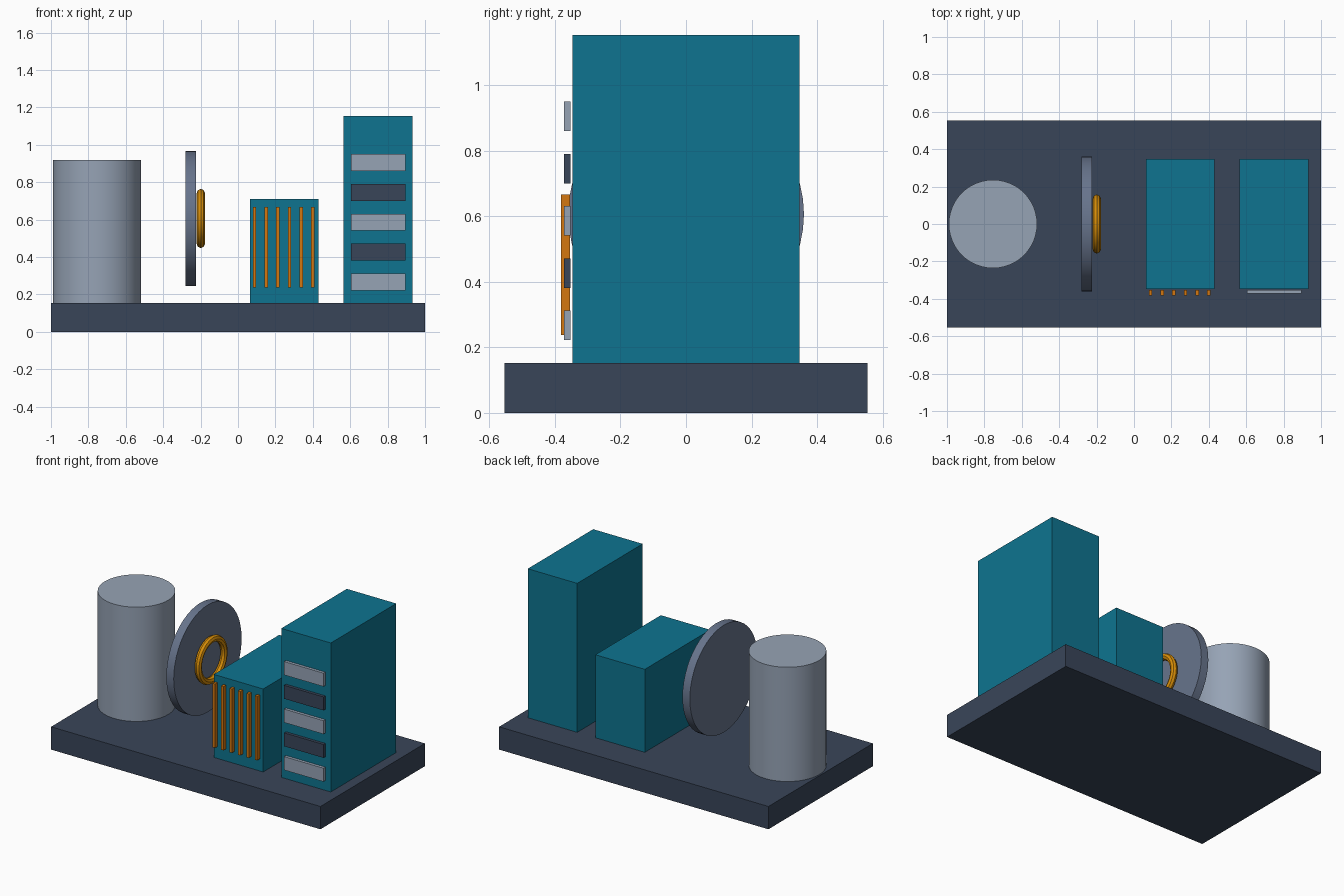
import bpy
from math import radians

if "Cube" in bpy.data.objects:
    bpy.data.objects.remove(bpy.data.objects["Cube"], do_unlink=True)


def material(name, rgb):
    # 8-bit display colour converted to linear
    lin = [((c / 255 + 0.055) / 1.055) ** 2.4 for c in rgb]
    m = bpy.data.materials.new(name)
    m.use_nodes = True
    m.diffuse_color = (*lin, 1)
    m.node_tree.nodes["Principled BSDF"].inputs["Base Color"].default_value = (*lin, 1)
    return m


slate = material("dark slate", (57, 69, 89))
teal = material("teal", (14, 116, 144))
silver = material("silver grey", (150, 163, 181))
steel = material("steel blue grey", (103, 116, 140))
copper = material("copper orange", (212, 119, 16))
amber = material("amber", (216, 142, 8))


def finish(name, mat, smooth=False):
    ob = bpy.context.object
    ob.name = name
    ob.data.materials.append(mat)
    if smooth:
        bpy.ops.object.shade_smooth_by_angle(angle=radians(30))
    return ob


def box(name, mat, x, y, z):
    """Box from (low, high) ranges on each axis."""
    spans = (x, y, z)
    bpy.ops.mesh.primitive_cube_add(size=1, location=[(a + b) / 2 for a, b in spans])
    bpy.context.object.scale = [b - a for a, b in spans]
    bpy.ops.object.transform_apply(location=False, rotation=False, scale=True)
    return finish(name, mat)


BASE_TOP = 0.153
DISC_Z = 0.606

# Base slab
box("base", slate, (-1, 1), (-0.554, 0.554), (0, BASE_TOP))

# Upright tank
tank_top = 0.92
bpy.ops.mesh.primitive_cylinder_add(
    vertices=48, radius=0.236, depth=tank_top - BASE_TOP,
    location=(-0.754, 0, (tank_top + BASE_TOP) / 2))
finish("tank", silver, True)

# Upright disc and the ring beside it, both facing sideways
bpy.ops.mesh.primitive_cylinder_add(
    vertices=48, radius=0.36, depth=0.055,
    location=(-0.253, 0, DISC_Z), rotation=(0, radians(90), 0))
finish("disc", steel, True)

bpy.ops.mesh.primitive_torus_add(
    major_radius=0.136, minor_radius=0.022, major_segments=48, minor_segments=8,
    location=(-0.199, 0, DISC_Z), rotation=(0, radians(90), 0))
finish("disc_ring", amber, True)

# Low and tall cabinets
depth = (-0.347, 0.347)
box("low_cabinet", teal, (0.063, 0.43), depth, (BASE_TOP, 0.71))
box("tall_cabinet", teal, (0.565, 0.932), depth, (BASE_TOP, 1.153))

# Vertical fins in front of the low cabinet
for i in range(6):
    x = 0.088 + i * 0.0625
    box(f"fin_{i + 1}", copper, (x - 0.009, x + 0.009), (-0.381, -0.354), (0.238, 0.667))

# Alternating panels in front of the tall cabinet
for i in range(5):
    z = 0.267 + i * 0.1595
    box(f"panel_{i + 1}", slate if i % 2 else silver,
        (0.603, 0.895), (-0.372, -0.352), (z - 0.045, z + 0.045))
